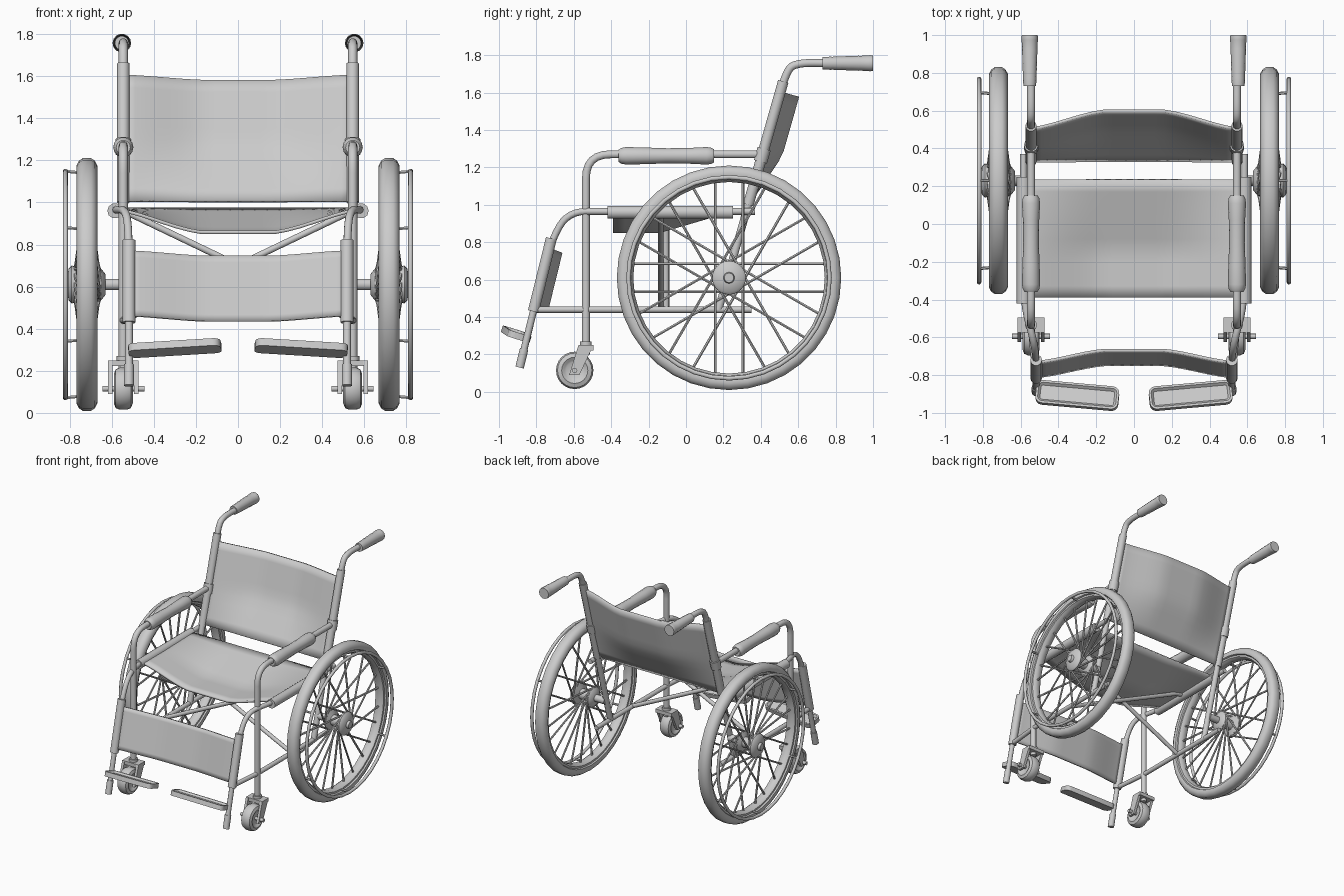
import bpy, bmesh, math
from mathutils import Vector, Matrix, Euler

if "Cube" in bpy.data.objects:
    bpy.data.objects.remove(bpy.data.objects["Cube"])

GREY = (0.6, 0.6, 0.6, 1)
grey = bpy.data.materials.new("plain grey")
grey.use_nodes = True
grey.diffuse_color = GREY
grey.node_tree.nodes["Principled BSDF"].inputs["Base Color"].default_value = GREY


def finish(name, mesh, mirror=True, angle=40):
    """Make a shaded object, mirrored to the other side if wanted."""
    mesh.materials.clear()
    mesh.materials.append(grey)
    for p in mesh.polygons:
        p.use_smooth = True
        p.material_index = 0
    mesh.set_sharp_from_angle(angle=math.radians(angle))
    ob = bpy.data.objects.new(name, mesh)
    bpy.context.scene.collection.objects.link(ob)
    if mirror:
        ob.modifiers.new("mirror", "MIRROR").use_mirror_merge = False
    return ob


def from_bmesh(name, bm, **kw):
    bmesh.ops.recalc_face_normals(bm, faces=bm.faces[:])
    mesh = bpy.data.meshes.new(name)
    bm.to_mesh(mesh)
    bm.free()
    return finish(name, mesh, **kw)


def bend(pts, r, n=6):
    """Round the inner corners of a path."""
    pts = [Vector(p) for p in pts]
    out = [pts[0]]
    for a, b, c in zip(pts, pts[1:], pts[2:]):
        s = b + (a - b).normalized() * min(r, (a - b).length * 0.48)
        e = b + (c - b).normalized() * min(r, (c - b).length * 0.48)
        for i in range(n + 1):
            t = i / n
            out.append(s * (1 - t) ** 2 + b * 2 * t * (1 - t) + e * t * t)
    return out + [pts[-1]]


def tube(name, paths, r, radii=None, sides=3, closed=False, mirror=True):
    """Round bar along one or more paths, optionally with varying thickness."""
    cu = bpy.data.curves.new(name, "CURVE")
    cu.dimensions = "3D"
    cu.bevel_depth = r
    cu.bevel_resolution = sides
    cu.use_fill_caps = True
    for path in paths:
        sp = cu.splines.new("POLY")
        sp.points.add(len(path) - 1)
        sp.use_cyclic_u = closed
        for i, p in enumerate(path):
            sp.points[i].co = (*p, 1)
            sp.points[i].radius = radii[i] if radii else 1
    tmp = bpy.data.objects.new("tmp", cu)
    mesh = bpy.data.meshes.new_from_object(tmp)
    bpy.data.objects.remove(tmp)
    mesh.name = name
    return finish(name, mesh, mirror)


def lathe(name, profile, cy, cz, steps=40, closed=False):
    """Spin an (x, radius) profile around a sideways axle."""
    bm = bmesh.new()
    vs = [bm.verts.new((x, cy, cz + r)) for x, r in profile]
    for a, b in zip(vs, vs[1:] + vs[:1] if closed else vs[1:]):
        bm.edges.new((a, b))
    bmesh.ops.spin(bm, geom=bm.verts[:] + bm.edges[:], cent=(0, cy, cz), axis=(1, 0, 0),
                   angle=math.tau, steps=steps, use_merge=True)
    bmesh.ops.remove_doubles(bm, verts=bm.verts[:], dist=1e-4)
    return from_bmesh(name, bm)


def cloth(name, place):
    """Fabric panel: place(u, sag, v) with u from -1 to 1, v from 0 to 1."""
    bm = bmesh.new()
    bmesh.ops.create_grid(bm, x_segments=20, y_segments=10, size=1)
    for v in bm.verts:
        t = min(1, (1 - abs(v.co.x)) / 0.7)
        v.co = place(v.co.x, t * t * (3 - 2 * t) * 0.5 + t * 0.5, (v.co.y + 1) / 2)
    ob = from_bmesh(name, bm, mirror=False)
    m = ob.modifiers.new("thickness", "SOLIDIFY")
    m.thickness = 0.016
    m.offset = 0


def box(bm, lo, hi):
    lo, hi = Vector(lo), Vector(hi)
    mat = Matrix.Translation((lo + hi) / 2) @ Matrix.Diagonal((*(hi - lo), 1))
    return bmesh.ops.create_cube(bm, size=1, matrix=mat)["verts"]


# Side frame lines
FX, SX, LX = 0.545, 0.585, 0.518


def back(z, x=FX):
    return (x, 0.52 - 0.284 * (1.66 - z), z)


def leg(z, x=LX):
    return (x, -0.72 - 0.246 * (0.82 - z), z)


# Frame tubes
tube("arm_tube", [bend([(FX, -0.535, 0.2), (FX, -0.535, 1.27), back(1.27)], 0.13)], 0.022)
tube("seat_and_leg_tube", [bend([(SX, 0.37, 0.965), (SX, -0.42, 0.965), (LX + 0.01, -0.63, 0.965),
                                 leg(0.8), leg(0.14)], 0.14)], 0.019)
tube("back_tube", [bend([back(0.44), back(1.7), (FX, 0.58, 1.76), (FX, 0.8, 1.757)], 0.12)], 0.022)
tube("lower_rail", [[leg(0.44), (FX, -0.54, 0.44), (FX, 0.35, 0.44)]], 0.018)
for i, y in enumerate((-0.135, -0.105)):
    s = 1 - 2 * i
    tube("cross_brace", [[(s * SX, y, 0.96), (s * 0.5, y, 0.94), (-s * FX, y, 0.44)]], 0.016, mirror=False)
tube("leg_tube_foot", [[leg(0.23), leg(0.13)]], 0.024)

# Sleeves that hold the fabric
tube("back_sleeve", [[back(1.0), back(1.66)]], 0.03)
tube("leg_sleeve", [[leg(0.43), leg(0.82)]], 0.031)
tube("seat_sleeve", [[(SX, -0.42, 0.96), (SX, 0.25, 0.96)]], 0.036)
tube("arm_clamp", [[back(1.23), back(1.3)]], 0.038)

# Armrest pads and hand grips
ys = (-0.36, -0.345, -0.32, -0.22, -0.1, 0.02, 0.11, 0.135, 0.15)
tube("arm_pad", [[(FX, y, 1.262) for y in ys]], 0.048,
     (0.7, 0.9, 1, 0.95, 0.86, 0.9, 1, 0.92, 0.75), sides=5)
grip, fat = [], []
for i in range(5):
    y = 0.73 + i * 0.05
    grip += [(0.552, y, 1.757), (0.552, y + 0.044, 1.757)]
    fat += [0.78 + i * 0.04, 0.84 + i * 0.04]
tube("hand_grip", [grip + [(0.552, 0.985, 1.757), (0.552, 1, 1.757)]], 0.043, fat + [1.03, 0.97], sides=5)

# Fabric panels
cloth("seat", lambda u, s, v: (u * SX, -0.39 + 0.625 * v,
                               0.968 - 0.11 * s * min(1, max(0, (1 - v) / 0.6))))
cloth("backrest", lambda u, s, v: Vector(back(1.005 + 0.6 * v - 0.025 * s * v, u * FX))
      + Vector((0, 0.1 * s * min(1, v / 0.45), 0)))
cloth("leg_strap", lambda u, s, v: Vector(leg(0.46 + 0.31 * v - 0.025 * s, u * LX))
      + Vector((0, 0.07 * s, 0)))

# Footplates: tilted trays with a recessed top
bm = bmesh.new()
box(bm, (-0.22, -0.063, -0.018), (0.22, 0.063, 0.018))
upright = [e for e in bm.edges if abs(e.verts[0].co.z - e.verts[1].co.z) > 0.01]
bmesh.ops.bevel(bm, geom=upright, offset=0.035, segments=4, affect="EDGES", profile=0.5)
top = [f for f in bm.faces if f.normal.z > 0.9]
bmesh.ops.inset_region(bm, faces=top, thickness=0.012)
bmesh.ops.inset_region(bm, faces=top, thickness=0.012, depth=-0.014)
bm.transform(Matrix.Translation((0.3, -0.908, 0.308)) @ Euler((-0.3, 0.06, 0.09)).to_matrix().to_4x4())
from_bmesh("footplate", bm, angle=30)

# Casters: wheel, fork and axle bolt
CY, CZ = -0.595, 0.115
lathe("caster_wheel", [(FX + s * w, r) for s, w, r in (
    (-1, 0.028, 0.0), (-1, 0.028, 0.045), (-1, 0.035, 0.055), (-1, 0.045, 0.07), (-1, 0.036, 0.092),
    (-1, 0.018, 0.1), (1, 0.018, 0.1), (1, 0.036, 0.092), (1, 0.045, 0.07), (1, 0.035, 0.055),
    (1, 0.028, 0.045), (1, 0.028, 0.0))], CY, CZ, 24)
bm = bmesh.new()
for s in (-1, 1):
    vs = box(bm, (FX + s * 0.052, CY - 0.03, 0.09), (FX + s * 0.072, CY + 0.1, 0.25))
    for v in vs:
        if v.co.z > 0.2:
            v.co.y = max(v.co.y, -0.575)
        else:
            v.co.y = min(v.co.y, CY + 0.025)
box(bm, (FX - 0.072, -0.575, 0.222), (FX + 0.072, CY + 0.1, 0.25))
from_bmesh("caster_fork", bm, angle=20)
tube("caster_axle", [[(FX - 0.1, CY, CZ), (FX + 0.1, CY, CZ)]], 0.014)
tube("caster_collar", [[(FX, -0.535, 0.23), (FX, -0.535, 0.27)]], 0.032)

# Big wheels: tyre, metal rim, hub, crossed spokes
WX, WY, WZ, R = 0.718, 0.23, 0.61, 0.6
half = [(0.02, R), (0.038, 0.588), (0.05, 0.565), (0.046, 0.545), (0.034, 0.538)]
lathe("tyre", [(WX - w, r) for w, r in half[::-1]] + [(WX + w, r) for w, r in half], WY, WZ, 36, True)
half = [(0.036, 0.542), (0.036, 0.525), (0.018, 0.512)]
lathe("wheel_rim", [(WX - w, r) for w, r in half] + [(WX + w, r) for w, r in half[::-1]], WY, WZ, 36, True)
lathe("hub", [(0.63, 0), (0.63, 0.05), (0.65, 0.075), (0.665, 0.075), (0.68, 0.04), (0.755, 0.04),
              (0.77, 0.085), (0.79, 0.09), (0.805, 0.075), (0.812, 0.03), (0.83, 0.025), (0.83, 0)], WY, WZ, 24)
tube("axle", [[(FX, WY, WZ), (0.64, WY, WZ)]], 0.028)
spokes, H = [], 0.074
L = math.sqrt(0.52 ** 2 - H ** 2)
for k in range(12):
    a = math.tau * k / 12
    c, s = math.cos(a), math.sin(a)
    for d, x in ((1, 0.778), (-1, 0.657)):
        spokes.append([(x, WY + H * c, WZ + H * s),
                       (WX, WY + H * c - d * L * s, WZ + H * s + d * L * c)])
tube("spokes", spokes, 0.0075, sides=1)


# Push rim on short stand-offs
def ring(x, r, a):
    return (x, WY + r * math.cos(a), WZ + r * math.sin(a))


tube("push_rim", [[ring(0.82, 0.538, math.tau * i / 36) for i in range(36)]], 0.012, closed=True)
angles = [math.tau * (i + 0.5) / 6 for i in range(6)]
tube("push_rim_standoffs", [[ring(0.74, 0.53, a), ring(0.82, 0.538, a)] for a in angles], 0.008, sides=1)
